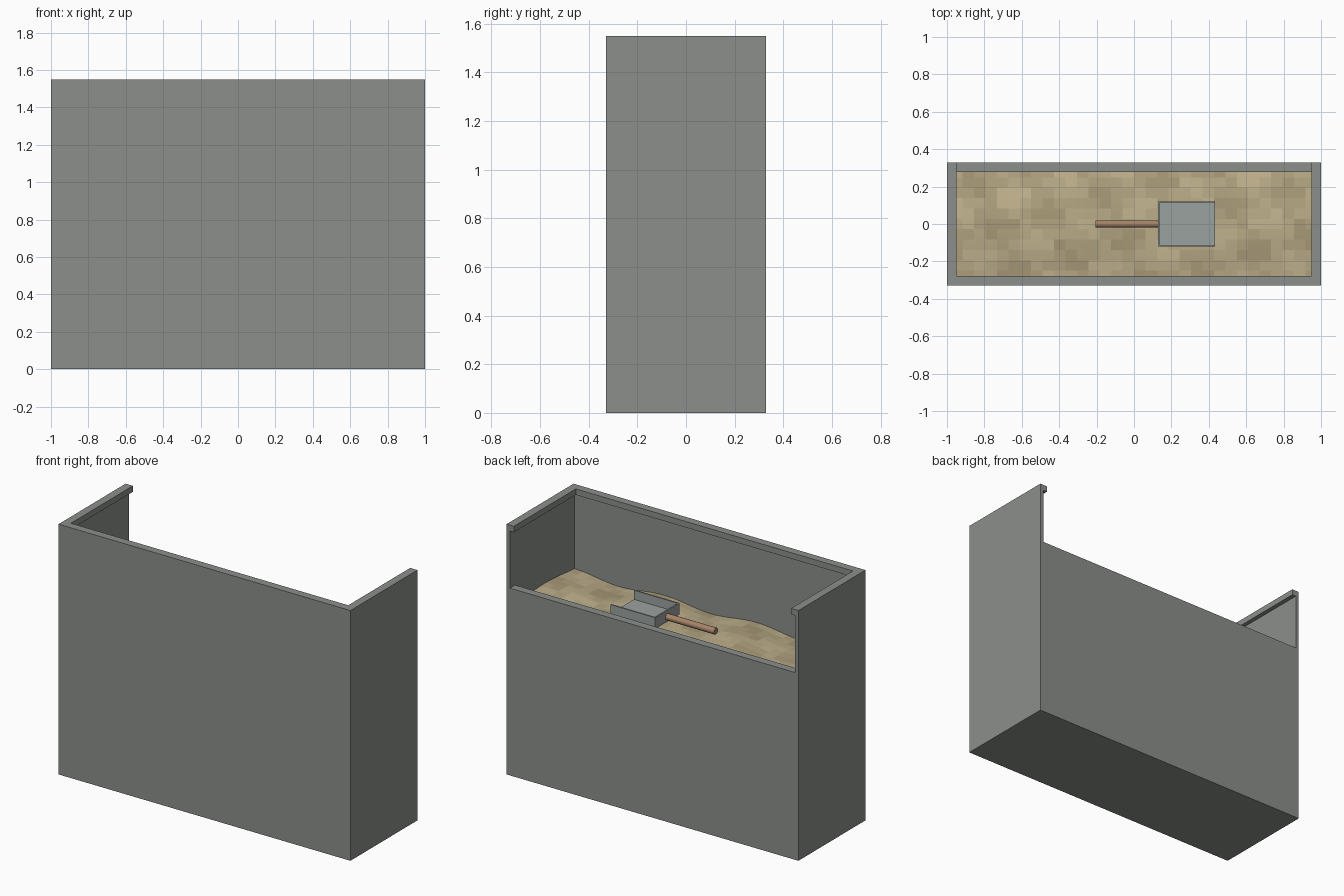
import bpy, bmesh, math

if "Cube" in bpy.data.objects:
    bpy.data.objects.remove(bpy.data.objects["Cube"])

HX, HY, TOP, BACK = 1.0, 0.328, 1.55, 1.16   # bin half sizes, full height, open side height
WALL, RIM, LIP = 0.023, 0.05, 0.037          # wall thickness, rim depth, rim height


def material(name, rgb):
    m = bpy.data.materials.new(name)
    m.diffuse_color = (*rgb, 1)
    m.use_nodes = True
    m.node_tree.nodes["Principled BSDF"].inputs["Base Color"].default_value = m.diffuse_color
    return m


def mesh_object(name, bm, mats):
    bmesh.ops.recalc_face_normals(bm, faces=bm.faces)
    me = bpy.data.meshes.new(name)
    bm.to_mesh(me)
    bm.free()
    for m in mats:
        me.materials.append(m)
    ob = bpy.data.objects.new(name, me)
    bpy.context.collection.objects.link(ob)
    return ob


def box(name, x0, x1, y0, y1, z0, z1, mat):
    bm = bmesh.new()
    bmesh.ops.create_cube(bm, size=1)
    for v in bm.verts:
        v.co = ((x0 + x1) / 2 + v.co.x * (x1 - x0),
                (y0 + y1) / 2 + v.co.y * (y1 - y0),
                (z0 + z1) / 2 + v.co.z * (z1 - z0))
    return mesh_object(name, bm, [mat])


def rimmed_wall(name, axis, sign, outer, a, b, height, mat):
    # L-shaped profile: thin wall with a lip on its inner top edge, swept from a to b
    prof = [(outer, 0), (outer, height), (outer - RIM, height),
            (outer - RIM, height - LIP), (outer - WALL, height - LIP), (outer - WALL, 0)]
    bm = bmesh.new()
    place = lambda d, t, z: (sign * d, t, z) if axis == 'X' else (t, sign * d, z)
    start = bm.faces.new([bm.verts.new(place(d, a, z)) for d, z in prof])
    ext = bmesh.ops.extrude_face_region(bm, geom=[start], use_keep_orig=True)
    shift = (0, b - a, 0) if axis == 'X' else (b - a, 0, 0)
    bmesh.ops.translate(bm, vec=shift,
                        verts=[v for v in ext['geom'] if isinstance(v, bmesh.types.BMVert)])
    return mesh_object(name, bm, [mat])


grey = material("bin_grey", (0.26, 0.275, 0.26))
steel = material("scoop_metal", (0.33, 0.36, 0.35))
wood = material("handle_wood", (0.38, 0.23, 0.14))
tones = [material("sand_%d" % i, (0.40 + 0.05 * i, 0.33 + 0.045 * i, 0.19 + 0.03 * i))
         for i in range(4)]

# Bin: floor, two full sides, tall front and low back
box("bin_floor", -HX + WALL, HX - WALL, -HY + WALL, HY - WALL, 0, 0.03, grey)
for side, s in (("left", -1), ("right", 1)):
    rimmed_wall(side + "_wall", 'X', s, HX, -HY, HY, TOP, grey)
ix, iy = HX - WALL, HY - WALL
rimmed_wall("front_wall", 'Y', -1, HY, -ix, ix, TOP, grey)
rimmed_wall("back_wall", 'Y', 1, HY, -ix, ix, BACK, grey)


# Sand: rippled bed with patchy tones, skirted down into the bin
def sand_height(x, y):
    dip = math.exp(-((x - 0.2) / 0.3) ** 2 - (y / 0.15) ** 2)
    return (1.034 + 0.015 * math.sin(10 * x - 1.4 + 2 * y)
            + 0.013 * math.cos(8 * y) - 0.014 * dip)


bm = bmesh.new()
bmesh.ops.create_grid(bm, x_segments=32, y_segments=11, size=1)
for v in bm.verts:
    x, y = v.co.x * ix, v.co.y * iy
    v.co = (x, y, sand_height(x, y))
for f in bm.faces:
    c = f.calc_center_median()
    n = math.sin(c.x * 19 + c.y * 9) + math.sin(c.y * 23 - c.x * 7) + 0.6 * math.sin(c.x * 41 + c.y * 37)
    f.material_index = max(0, min(3, int(2 + n * 0.9)))
    f.smooth = True
rim_edges = [e for e in bm.edges if e.is_boundary]
ext = bmesh.ops.extrude_edge_only(bm, edges=rim_edges)
for g in ext['geom']:
    if isinstance(g, bmesh.types.BMVert):
        g.co.z = 0.9
    elif isinstance(g, bmesh.types.BMFace):
        g.smooth = False
bmesh.ops.holes_fill(bm, edges=[e for e in bm.edges if e.is_boundary], sides=0)
mesh_object("sand", bm, tones)

# Scoop: open-fronted tray
x0, x1, w, z0, z1, t = 0.128, 0.434, 0.12, 1.054, 1.124, 0.009
box("scoop_floor", x0, x1, -w, w, z0, z0 + 0.014, steel)
box("scoop_back", x0, x0 + t, -w, w, z0, z1, steel)
for side, s in (("left", 1), ("right", -1)):
    ya, yb = sorted((s * w, s * (w - t)))
    box("scoop_side_" + side, x0 + t, x1, ya, yb, z0, z1, steel)

# Scoop handle
bpy.ops.mesh.primitive_cylinder_add(vertices=12, radius=0.02, depth=0.335,
                                    location=(-0.0375, 0, 1.084), rotation=(0, math.pi / 2, 0))
handle = bpy.context.object
handle.name = "scoop_handle"
handle.data.materials.append(wood)
bpy.ops.object.shade_smooth_by_angle(angle=math.radians(40))
